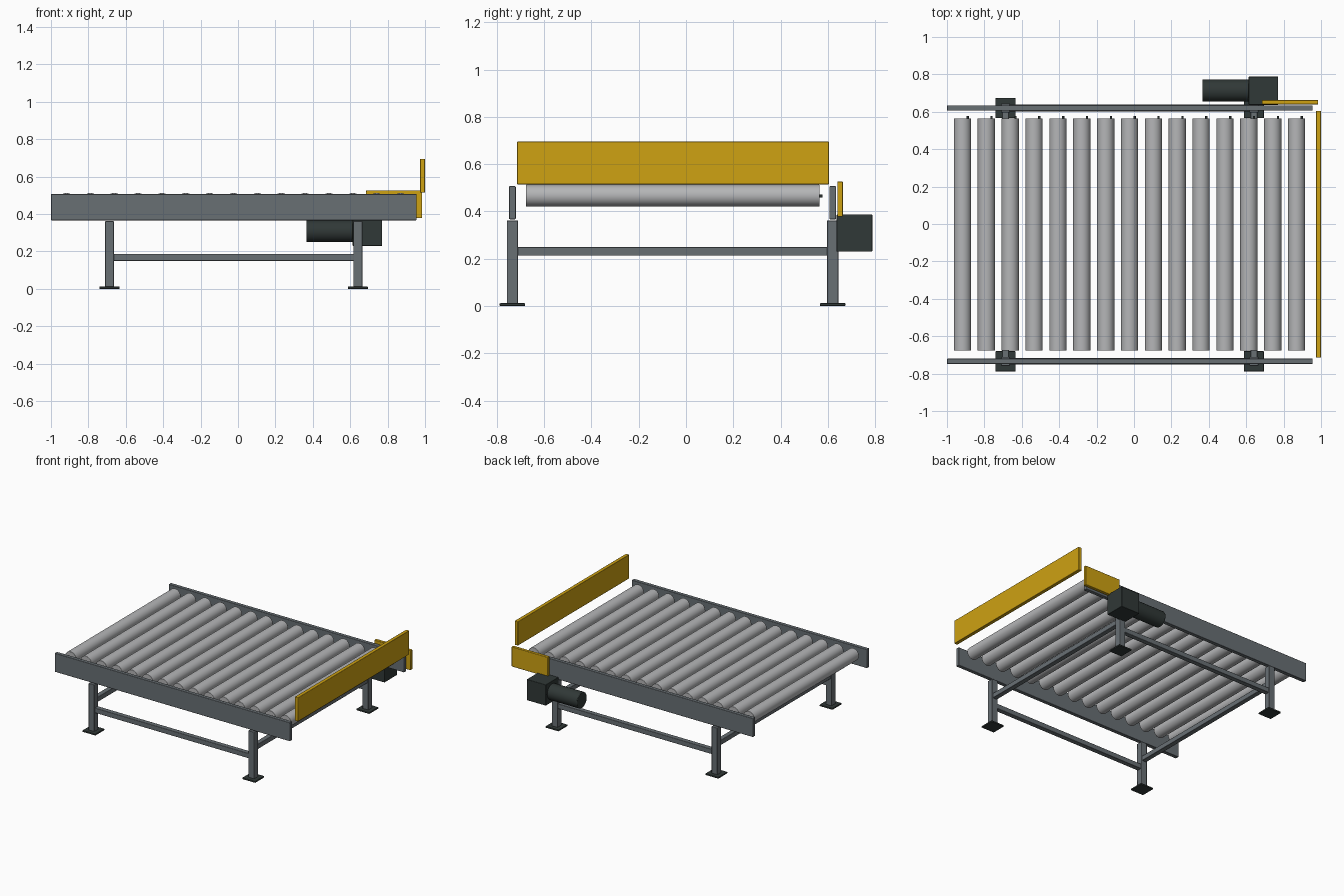
import bpy
import math

cube = bpy.data.objects.get("Cube")
if cube:
    bpy.data.objects.remove(cube, do_unlink=True)


def material(name, rgb, metallic=0.0):
    m = bpy.data.materials.new(name)
    m.use_nodes = True
    m.diffuse_color = (*rgb, 1)
    bsdf = next(n for n in m.node_tree.nodes if n.type == 'BSDF_PRINCIPLED')
    bsdf.inputs["Base Color"].default_value = (*rgb, 1)
    bsdf.inputs["Roughness"].default_value = 0.5
    return m


steel = material("steel grey", (0.14, 0.16, 0.175))
silver = material("roller silver", (0.46, 0.465, 0.475))
yellow = material("safety yellow", (0.62, 0.36, 0.006))
dark = material("dark green grey", (0.03, 0.04, 0.038))


def finish(ob, name, mat, bevel):
    ob.name = ob.data.name = name
    ob.data.materials.append(mat)
    if bevel:
        mod = ob.modifiers.new("soft edges", 'BEVEL')
        mod.width = bevel
        mod.segments = 2
        mod.limit_method = 'ANGLE'
    bpy.ops.object.shade_smooth_by_angle(angle=math.radians(35))
    return ob


def box(name, mat, x, y, z, bevel=0.003):
    """Box spanning the (min, max) ranges x, y and z."""
    bpy.ops.mesh.primitive_cube_add(size=1, location=[sum(r) / 2 for r in (x, y, z)])
    ob = bpy.context.object
    ob.scale = [r[1] - r[0] for r in (x, y, z)]
    bpy.ops.object.transform_apply(location=False, rotation=False, scale=True)
    return finish(ob, name, mat, bevel)


def rod(name, mat, centre, radius, length, axis, bevel=0.003):
    """Cylinder along the x or y axis."""
    turn = (0, math.pi / 2, 0) if axis == 'x' else (math.pi / 2, 0, 0)
    bpy.ops.mesh.primitive_cylinder_add(vertices=32, radius=radius, depth=length,
                                        location=centre, rotation=turn)
    return finish(bpy.context.object, name, mat, bevel)


def around(centre, half):
    return (centre - half, centre + half)


leg_x = {"right": -0.687, "left": 0.641}
leg_y = {"front": -0.734, "back": 0.62}

# Side rails, legs, foot pads and long braces
for end, y in leg_y.items():
    box(f"{end}_side_rail", steel, (-1, 0.955), around(y, 0.014), (0.367, 0.507))
    box(f"{end}_long_brace", steel, (leg_x["right"] + 0.02, leg_x["left"] - 0.02),
        around(y, 0.018), (0.15, 0.187))
    for side, x in leg_x.items():
        box(f"{end}_{side}_leg", steel, around(x, 0.024), around(y, 0.024), (0.01, 0.362))
        box(f"{end}_{side}_foot_pad", dark, around(x, 0.054), around(y, 0.054), (0, 0.012))

# Cross braces between the front and back legs
for side, x in leg_x.items():
    box(f"{side}_cross_brace", steel, around(x, 0.018),
        (leg_y["front"] + 0.02, leg_y["back"] - 0.02), (0.213, 0.25))

# Row of rollers, each with a small stud on its back end
count = 15
for i in range(count):
    x = -0.917 + i * 1.786 / (count - 1)
    rod(f"roller_{i + 1}", silver, (x, -0.056, 0.467), 0.046, 1.242, 'y', 0.002)
    rod(f"roller_stud_{i + 1}", dark, (x + 0.028, 0.569, 0.465), 0.006, 0.016, 'y', 0)

# Yellow end stop and side guard
box("end_stop", yellow, (0.973, 1), (-0.715, 0.605), (0.515, 0.695))
box("back_side_guard", yellow, (0.684, 0.985), (0.64, 0.663), (0.378, 0.527))

# Drive unit
box("gearbox", dark, (0.613, 0.771), (0.637, 0.788), (0.23, 0.387))
rod("motor", dark, (0.49, 0.713, 0.309), 0.059, 0.25, 'x', 0.004)
